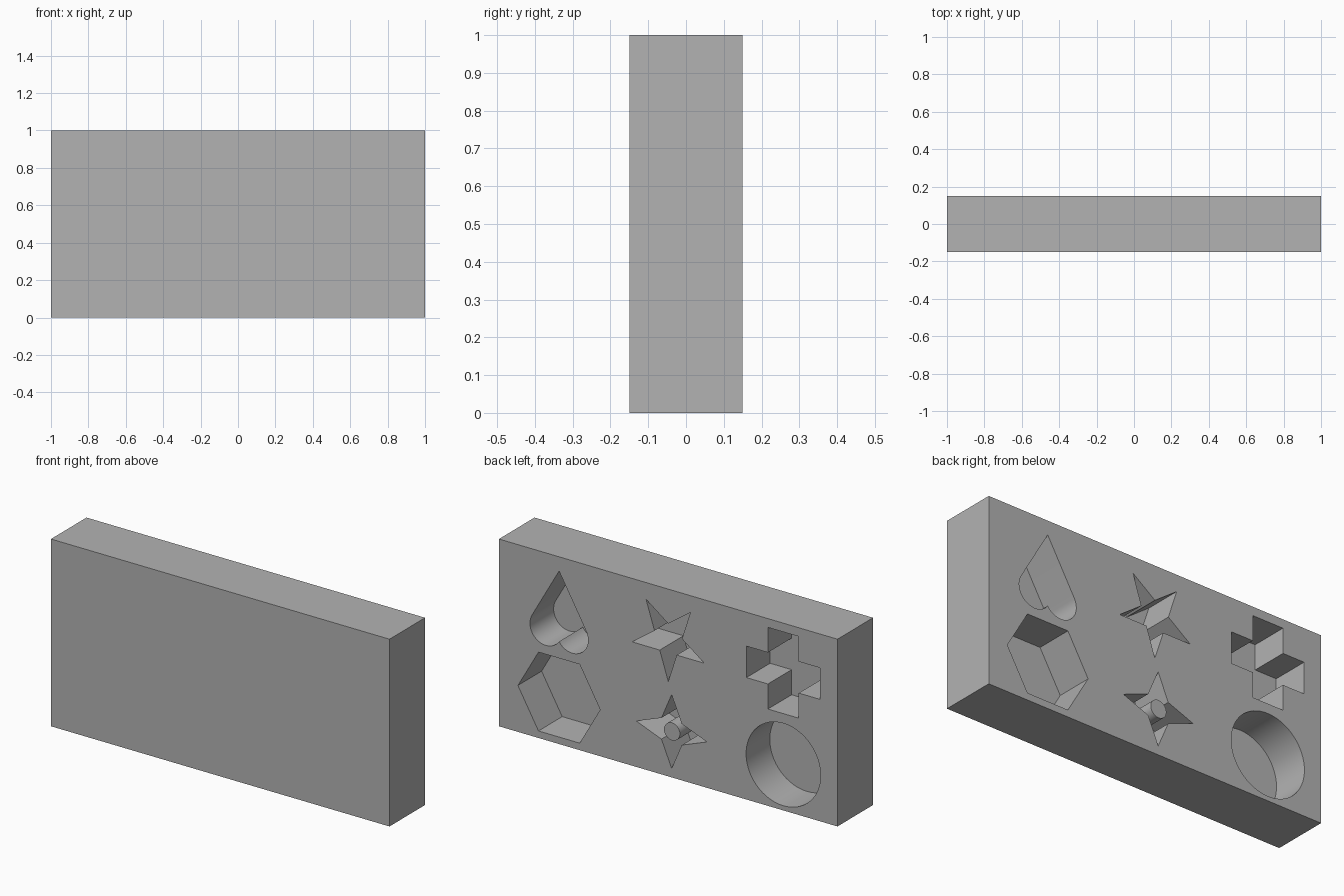
import bpy, bmesh, math
from mathutils import Vector

cube = bpy.data.objects.get("Cube")
if cube:
    bpy.data.objects.remove(cube, do_unlink=True)

WIDTH, THICK, HEIGHT = 2.0, 0.30, 1.0
BACK = THICK / 2
FLOOR = BACK - 0.20          # y of the pocket floors
LEFT_X, MID_X, RIGHT_X = 0.645, 0.0, -0.68
UPPER_Z, LOWER_Z = 0.735, 0.245

grey = bpy.data.materials.new("plain grey")
grey.use_nodes = True
colour = (0.45, 0.45, 0.45, 1)
grey.diffuse_color = colour
grey.node_tree.nodes["Principled BSDF"].inputs["Base Color"].default_value = colour


# ---- profiles in the (x, z) plane
def ring(cx, cz, radii, count, start=0.0, stretch=1.0):
    """Closed ring of points, cycling through the given radii."""
    points = []
    for i in range(count):
        a = start + math.tau * i / count
        r = radii[i % len(radii)]
        points.append((cx + r * stretch * math.cos(a), cz + r * math.sin(a)))
    return points


def plus(cx, cz, reach, arm_x, arm_z):
    corner = [(reach, arm_z), (arm_x, arm_z), (arm_x, reach)]
    points = []
    for sx, sz in ((1, 1), (-1, 1), (-1, -1), (1, -1)):
        quarter = corner if sx * sz > 0 else corner[::-1]
        points += [(cx + sx * x, cz + sz * z) for x, z in quarter]
    return points


def heart(cx, tip_z, lobe_z, spread, radius, steps=24):
    """Upside-down heart: sides run tangent from the top tip into two lobes."""
    drop = tip_z - lobe_z
    slope = math.atan2(spread, drop) + math.asin(radius / math.hypot(spread, drop))
    notch = -math.pi + math.acos(spread / radius)
    half = []
    for i in range(steps + 1):
        a = slope + (notch - slope) * i / steps
        half.append((spread + radius * math.cos(a), lobe_z + radius * math.sin(a)))
    right = [(cx + x, z) for x, z in half]
    left = [(cx - x, z) for x, z in half[-2::-1]]
    return [(cx, tip_z)] + right + left


def add_prism(bm, points, y0, y1):
    """Extrude a profile along y from y0 to y1."""
    face = bm.faces.new([bm.verts.new((x, y0, z)) for x, z in points])
    grown = bmesh.ops.extrude_face_region(bm, geom=[face])["geom"]
    verts = [g for g in grown if isinstance(g, bmesh.types.BMVert)]
    bmesh.ops.translate(bm, verts=verts, vec=Vector((0, y1 - y0, 0)))


def make_object(name, profiles, y0, y1):
    bm = bmesh.new()
    for points in profiles:
        add_prism(bm, points, y0, y1)
    bmesh.ops.recalc_face_normals(bm, faces=bm.faces[:])
    mesh = bpy.data.meshes.new(name)
    bm.to_mesh(mesh)
    bm.free()
    mesh.materials.append(grey)
    obj = bpy.data.objects.new(name, mesh)
    bpy.context.collection.objects.link(obj)
    return obj


def activate(obj):
    bpy.ops.object.select_all(action='DESELECT')
    obj.select_set(True)
    bpy.context.view_layer.objects.active = obj


# ---- slab
half = WIDTH / 2
block = make_object("block", [[(-half, 0), (half, 0), (half, HEIGHT), (-half, HEIGHT)]],
                    -BACK, BACK)

# ---- six pockets in the back face
star_r = 0.223
pockets = [
    heart(LEFT_X, 0.924, 0.60, 0.078, 0.094),
    ring(LEFT_X, LOWER_Z + 0.003, [0.243], 6),
    ring(MID_X, 0.73, [star_r, star_r * 0.382], 10, -math.pi / 2),
    ring(MID_X - 0.02, LOWER_Z, [0.197, 0.08], 8, 0, 1.06),
    plus(RIGHT_X, UPPER_Z, 0.218, 0.091, 0.084),
    ring(RIGHT_X, LOWER_Z, [0.22], 64),
]
cutter = make_object("pocket_cutter", pockets, FLOOR, BACK + 0.1)
cutter.hide_render = True

activate(block)
cut = block.modifiers.new("pockets", 'BOOLEAN')
cut.operation = 'DIFFERENCE'
cut.solver = 'EXACT'
cut.object = cutter
bpy.ops.object.modifier_apply(modifier=cut.name)
bpy.data.objects.remove(cutter, do_unlink=True)

# ---- round post standing in the four-pointed pocket
post = make_object("pocket_post", [ring(MID_X - 0.022, LOWER_Z, [0.047], 32)],
                   FLOOR - 0.02, BACK)

for obj in (block, post):
    activate(obj)
    bpy.ops.object.shade_smooth_by_angle(angle=math.radians(30))
